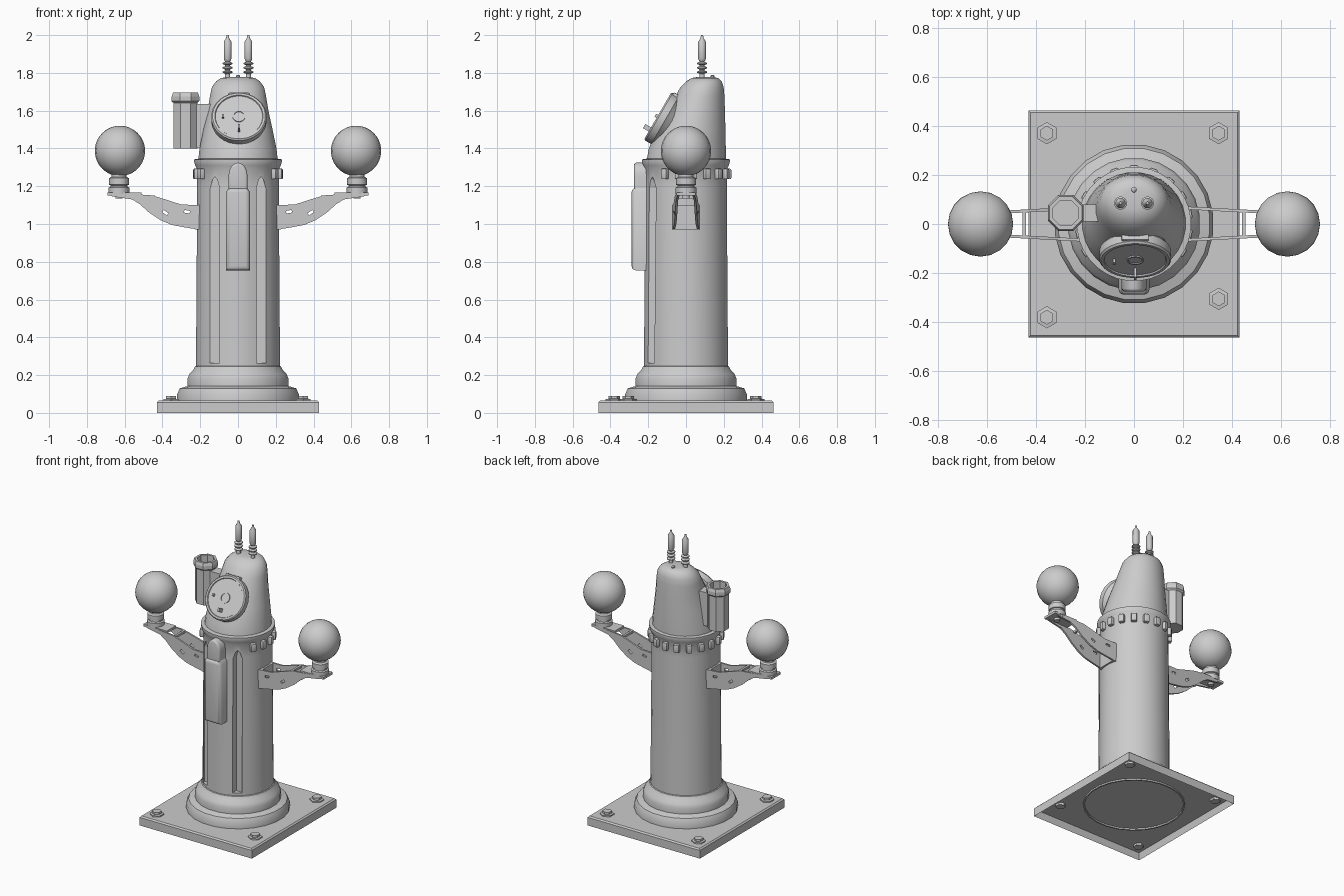
import bpy, bmesh, math
from mathutils import Matrix, Vector

if "Cube" in bpy.data.objects:
    bpy.data.objects.remove(bpy.data.objects["Cube"])

grey = bpy.data.materials.new("plain_grey")
grey.use_nodes = True
grey.diffuse_color = (0.6, 0.6, 0.6, 1)
grey.node_tree.nodes["Principled BSDF"].inputs["Base Color"].default_value = (0.6, 0.6, 0.6, 1)


def finish(name, bm, angle=35, matrix=None):
    if matrix:
        bm.transform(matrix)
    bmesh.ops.recalc_face_normals(bm, faces=bm.faces)
    mesh = bpy.data.meshes.new(name)
    bm.to_mesh(mesh)
    bm.free()
    mesh.materials.append(grey)
    ob = bpy.data.objects.new(name, mesh)
    bpy.context.collection.objects.link(ob)
    bpy.ops.object.select_all(action='DESELECT')
    ob.select_set(True)
    bpy.context.view_layer.objects.active = ob
    if angle:
        bpy.ops.object.shade_smooth_by_angle(angle=math.radians(angle))
    return ob


def loft(name, rings, sides=24, at=(0, 0, 0), angle=35, matrix=None, cap=True):
    """Rings are (z, radius x, radius y, centre y)."""
    bm = bmesh.new()
    loops = []
    for z, rx, ry, cy in rings:
        turns = [math.tau * (i + 0.5) / sides for i in range(sides)]
        loops.append([bm.verts.new((rx * math.cos(a), cy + ry * math.sin(a), z)) for a in turns])
    for a, b in zip(loops, loops[1:]):
        for i in range(sides):
            j = (i + 1) % sides
            bm.faces.new((a[i], a[j], b[j], b[i]))
    if cap:
        bm.faces.new(loops[0])
        bm.faces.new(loops[-1])
    return finish(name, bm, angle, matrix or Matrix.Translation(at))


def lathe(name, profile, **kw):
    return loft(name, [(z, r, r, 0) for r, z in profile], **kw)


def box(name, lo, hi, bevel=0, matrix=None):
    bm = bmesh.new()
    bmesh.ops.create_cube(bm, size=1)
    for v in bm.verts:
        v.co = Vector([l + (c + 0.5) * (h - l) for c, l, h in zip(v.co, lo, hi)])
    if bevel:
        bmesh.ops.bevel(bm, geom=bm.edges[:], offset=bevel, segments=2, affect='EDGES', profile=0.5)
    return finish(name, bm, 35 if bevel else 0, matrix)


def prism(name, outline, y0, y1, bevel=0, warp=None, matrix=None):
    """Outline in x and z, pushed along y."""
    bm = bmesh.new()
    face = bm.faces.new([bm.verts.new((x, y0, z)) for x, z in outline])
    out = bmesh.ops.extrude_face_region(bm, geom=[face])["geom"]
    bmesh.ops.translate(bm, vec=(0, y1 - y0, 0), verts=[g for g in out if isinstance(g, bmesh.types.BMVert)])
    if bevel:
        rim = [e for e in bm.edges if all(abs(v.co.y - y0) < 1e-5 for v in e.verts)]
        bmesh.ops.bevel(bm, geom=rim, offset=bevel, segments=3, affect='EDGES', profile=0.5)
    if warp:
        for v in bm.verts:
            v.co.y += warp(v.co.x)
    return finish(name, bm, 35 if bevel else 0, matrix)


def cut(ob, cutters):
    for c in cutters:
        mod = ob.modifiers.new("cut", 'BOOLEAN')
        mod.object, mod.operation, mod.solver = c, 'DIFFERENCE', 'EXACT'
        bpy.context.view_layer.objects.active = ob
        bpy.ops.object.modifier_apply(modifier=mod.name)
        c.hide_render = True


def discard(cutters):
    for c in cutters:
        bpy.data.objects.remove(c)


# Base plate, hollow underneath
bm = bmesh.new()
bmesh.ops.create_cube(bm, size=1)
for v in bm.verts:
    v.co = Vector((v.co.x * 0.86, v.co.y * 0.925, (v.co.z + 0.5) * 0.065))
top = [e for e in bm.edges if all(v.co.z > 0.06 for v in e.verts)]
bmesh.ops.bevel(bm, geom=top, offset=0.009, segments=1, affect='EDGES')
under = min(bm.faces, key=lambda f: f.calc_center_median().z)
bmesh.ops.inset_individual(bm, faces=[under], thickness=0.015)
bmesh.ops.translate(bm, vec=(0, 0, 0.045), verts=under.verts)
finish("base_plate", bm, 0)
lathe("underside_ring", [(0.32, 0.05), (0.32, 0.035), (0.31, 0.035), (0.31, 0.05)], cap=False)

# Hexagonal bolts with washers
for i, (x, y) in enumerate([(-0.355, 0.37), (0.345, 0.37), (0.345, -0.305), (-0.355, -0.38)]):
    lathe(f"bolt_{i}", [(0.032, 0.03), (0.032, 0.06), (0.045, 0.06), (0.045, 0.073), (0.03, 0.075),
                        (0.03, 0.09)], sides=6, at=(x, y, 0), angle=0)

# Stepped pedestal and column
lathe("pedestal", [(0.325, 0.06), (0.325, 0.1), (0.31, 0.13), (0.27, 0.142), (0.27, 0.18), (0.26, 0.205),
                   (0.24, 0.225), (0.23, 0.245), (0.22, 0.25)])
column = lathe("column", [(0.224, 0.2), (0.221, 0.6), (0.217, 1.2), (0.217, 1.29), (0.228, 1.31),
                          (0.233, 1.33), (0.233, 1.342), (0.205, 1.347)], sides=32)

# Two pointed grooves down the front of the column
grooves = []
for s in (-1, 1):
    pts = [(-0.025, 0.265), (0.025, 0.265), (0.025, 1.19), (0.012, 1.235), (0, 1.25), (-0.012, 1.235), (-0.025, 1.19)]
    grooves.append(prism("groove_cutter", [(x + s * 0.122, z) for x, z in pts], -0.4, -0.157))
cut(column, grooves)
discard(grooves)

# Studs around the sides and back of the collar
for i in range(13):
    turn = Matrix.Rotation(math.radians(-30 + 20 * i), 4, 'Z')
    box(f"collar_stud_{i}", (0.2, -0.018, 1.237), (0.24, 0.018, 1.293), 0.007, turn)

# Front canister
prism("canister_body", [(-0.063, 0.755), (0.063, 0.755), (0.063, 1.17), (0.05, 1.19), (-0.05, 1.19),
                        (-0.063, 1.17)], -0.288, -0.19, 0.022)
arch = [(0.05 * math.cos(a), 1.255 + 0.07 * math.sin(a)) for a in [math.pi * i / 10 for i in range(11)]]
prism("canister_arch", [(-0.05, 1.15), (0.05, 1.15)] + arch, -0.275, -0.19, 0.012)

# Head with an upright back and sloping front
loft("head", [(z, rx, (back - front) / 2, (back + front) / 2) for z, rx, front, back in [
    (1.335, 0.212, -0.21, 0.212), (1.4, 0.205, -0.198, 0.212), (1.5, 0.184, -0.155, 0.21),
    (1.6, 0.162, -0.1, 0.207), (1.68, 0.149, -0.055, 0.204), (1.725, 0.139, -0.03, 0.2),
    (1.755, 0.117, 0, 0.19), (1.773, 0.09, 0.03, 0.17), (1.778, 0.05, 0.06, 0.14)]], sides=28)
lathe("head_rivet", [(0.012, 1.77), (0.012, 1.785), (0.005, 1.79)], sides=8, at=(0, 0.14, 0))

# Tilted round dial, modelled along z and then turned to face forward and up
tilt = Matrix.Translation((0.005, -0.15, 1.572)) @ Matrix.Rotation(math.radians(60), 4, 'X')
lathe("dial", [(0.1, -0.12), (0.135, -0.06), (0.147, -0.045), (0.147, -0.008), (0.14, 0), (0.128, 0),
               (0.125, -0.006)], matrix=tilt, sides=28)
lathe("dial_hub", [(0.034, -0.01), (0.034, 0), (0.028, 0), (0.028, -0.005)], sides=16, matrix=tilt)
box("dial_top_tab", (-0.055, 0.125, -0.06), (0.055, 0.152, -0.012), 0.006, tilt)
box("dial_pointer", (-0.006, -0.095, -0.01), (0.006, -0.07, 0.035), 0, tilt)
box("dial_mark", (-0.09, -0.012, -0.01), (-0.08, 0.006, 0.012), 0, tilt)

# Open eight-sided can on the right, with its bracket
lathe("side_can", [(0.068, 1.4), (0.068, 1.64), (0.079, 1.65), (0.079, 1.675), (0.072, 1.695),
                   (0.056, 1.695), (0.056, 1.6)], sides=8, at=(-0.278, 0.045, 0), angle=0)
box("can_bracket", (-0.22, 0.01, 1.405), (-0.12, 0.08, 1.635))

# Twin insulators
for side, x in (("left", 0.055), ("right", -0.055)):
    prof = [(0.014, 1.76), (0.014, 1.79)]
    for z in (1.795, 1.818, 1.841):
        prof += [(0.013, z), (0.027, z + 0.006), (0.027, z + 0.012), (0.013, z + 0.018)]
    prof += [(0.017, 1.865), (0.021, 1.875), (0.021, 1.965), (0.008, 1.985), (0.006, 2.0)]
    lathe(f"{side}_insulator", prof, sides=12, at=(x, 0.085, 0))

# Bracket arms with lamps
arm = [(0.205, 0.97), (0.27, 0.98), (0.35, 0.995), (0.41, 1.02), (0.47, 1.06), (0.52, 1.105), (0.56, 1.13),
       (0.66, 1.145), (0.69, 1.155), (0.69, 1.167), (0.46, 1.152), (0.4, 1.135), (0.3, 1.103), (0.205, 1.1)]
for side, s in (("left", 1), ("right", -1)):
    flip = Matrix.Scale(s, 4, (1, 0, 0))
    slots = []
    for x, z, deg in ((0.385, 1.06, -35), (0.27, 1.065, -10)):
        m = Matrix.Translation((s * x, 0, z)) @ Matrix.Rotation(math.radians(s * deg), 4, 'Y')
        slots.append(box("slot_cutter", (-0.015, -0.2, -0.007), (0.015, 0.2, 0.007), 0, m))
    for end, d in (("front", -1), ("back", 1)):
        plate = prism(f"{side}_arm_{end}_plate", arm, -0.006, 0.006,
                      warp=lambda x: d * (0.04 + 0.053 * (0.69 - x)), matrix=flip)
        cut(plate, slots)
    discard(slots)
    box(f"{side}_arm_root", (0.2, -0.07, 0.97), (0.228, 0.07, 1.1), 0, flip)
    box(f"{side}_arm_crosspiece", (0.44, -0.052, 1.135), (0.455, 0.052, 1.15), 0, flip)
    box(f"{side}_arm_pad", (0.51, -0.05, 1.15), (0.69, 0.05, 1.166), 0, flip)
    lathe(f"{side}_lamp_socket", [(0.02, 1.135), (0.02, 1.16), (0.055, 1.16), (0.055, 1.192), (0.046, 1.197),
                                  (0.046, 1.205), (0.053, 1.208), (0.053, 1.243), (0.04, 1.25), (0.04, 1.27)],
          sides=20, at=(s * 0.63, 0, 0))
    bm = bmesh.new()
    bmesh.ops.create_uvsphere(bm, u_segments=20, v_segments=24, radius=0.133)
    finish(f"{side}_lamp_globe", bm, 60, Matrix.Translation((s * 0.625, 0, 1.387)))
